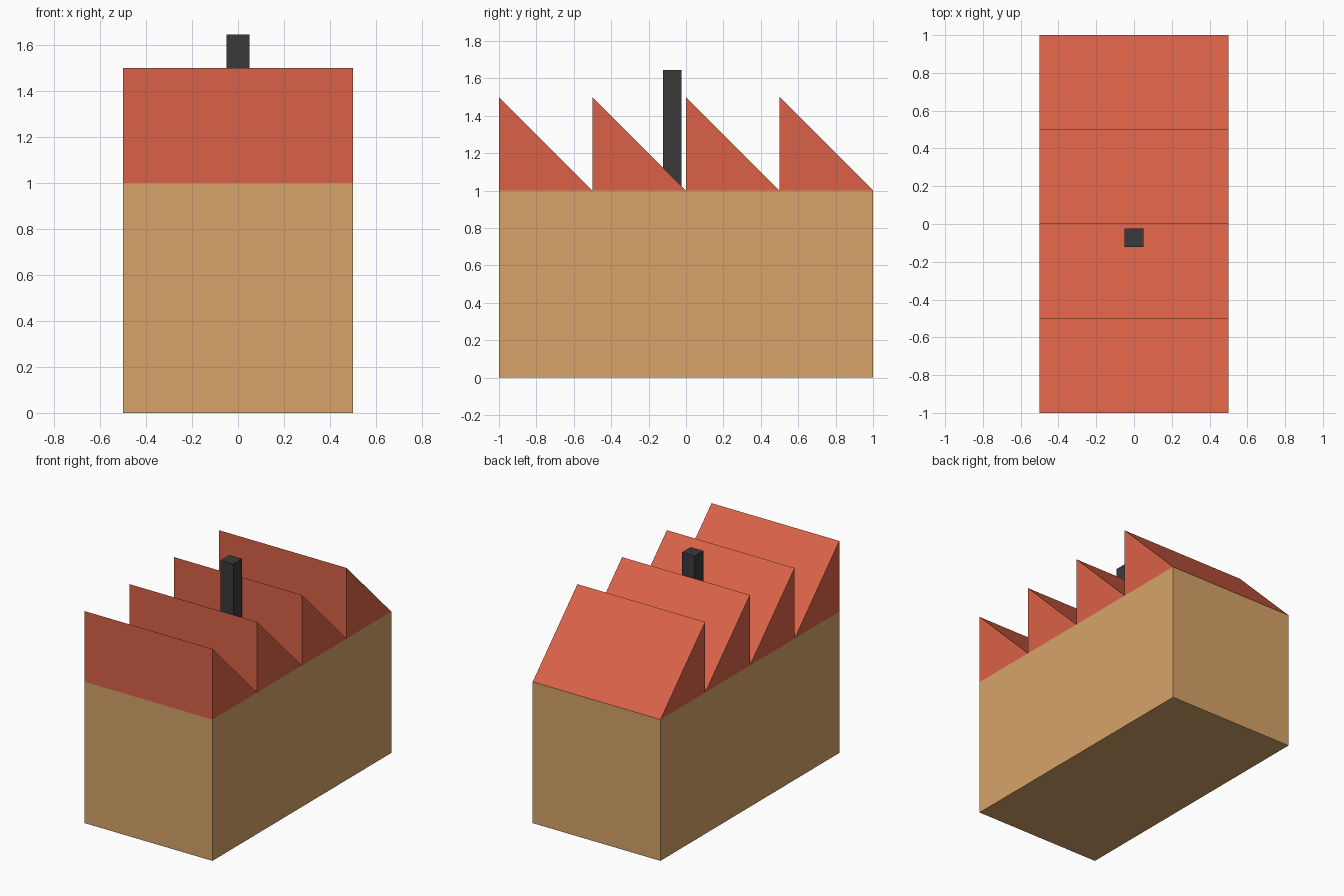
import bpy

if "Cube" in bpy.data.objects:
    bpy.data.objects.remove(bpy.data.objects["Cube"])

WIDTH, LENGTH, WALL_H = 1.0, 2.0, 1.0
TEETH, RISE = 4, 0.5


def material(name, rgb):
    mat = bpy.data.materials.new(name)
    mat.diffuse_color = (*rgb, 1.0)
    mat.use_nodes = True
    mat.node_tree.nodes["Principled BSDF"].inputs["Base Color"].default_value = mat.diffuse_color
    return mat


def extrude_profile(name, profile, width, mat):
    """Solid prism from a (y, z) outline, centred on x = 0."""
    n = len(profile)
    verts = [(x, y, z) for x in (-width / 2, width / 2) for y, z in profile]
    faces = [tuple(reversed(range(n))), tuple(range(n, 2 * n))]
    faces += [(i, (i + 1) % n, n + (i + 1) % n, n + i) for i in range(n)]
    mesh = bpy.data.meshes.new(name)
    mesh.from_pydata(verts, [], faces)
    mesh.materials.append(mat)
    obj = bpy.data.objects.new(name, mesh)
    bpy.context.collection.objects.link(obj)
    return obj


def rect(y0, y1, z0, z1):
    return [(y0, z0), (y1, z0), (y1, z1), (y0, z1)]


wall_mat = material("tan_wall", (0.68, 0.37, 0.14))
roof_mat = material("red_roof", (0.70, 0.12, 0.065))
chimney_mat = material("dark_chimney", (0.042, 0.042, 0.042))

# Factory hall
extrude_profile("walls", rect(-LENGTH / 2, LENGTH / 2, 0, WALL_H), WIDTH, wall_mat)

# Sawtooth roof: upright front face, slope falling to the back
step = LENGTH / TEETH
for i in range(TEETH):
    y = -LENGTH / 2 + i * step
    extrude_profile(f"roof_tooth_{i + 1}",
                    [(y, WALL_H), (y + step, WALL_H), (y, WALL_H + RISE)],
                    WIDTH, roof_mat)

# Square chimney rising through the second slope
extrude_profile("chimney", rect(-0.123, -0.025, WALL_H + 0.01, 1.645), 0.1, chimney_mat)
